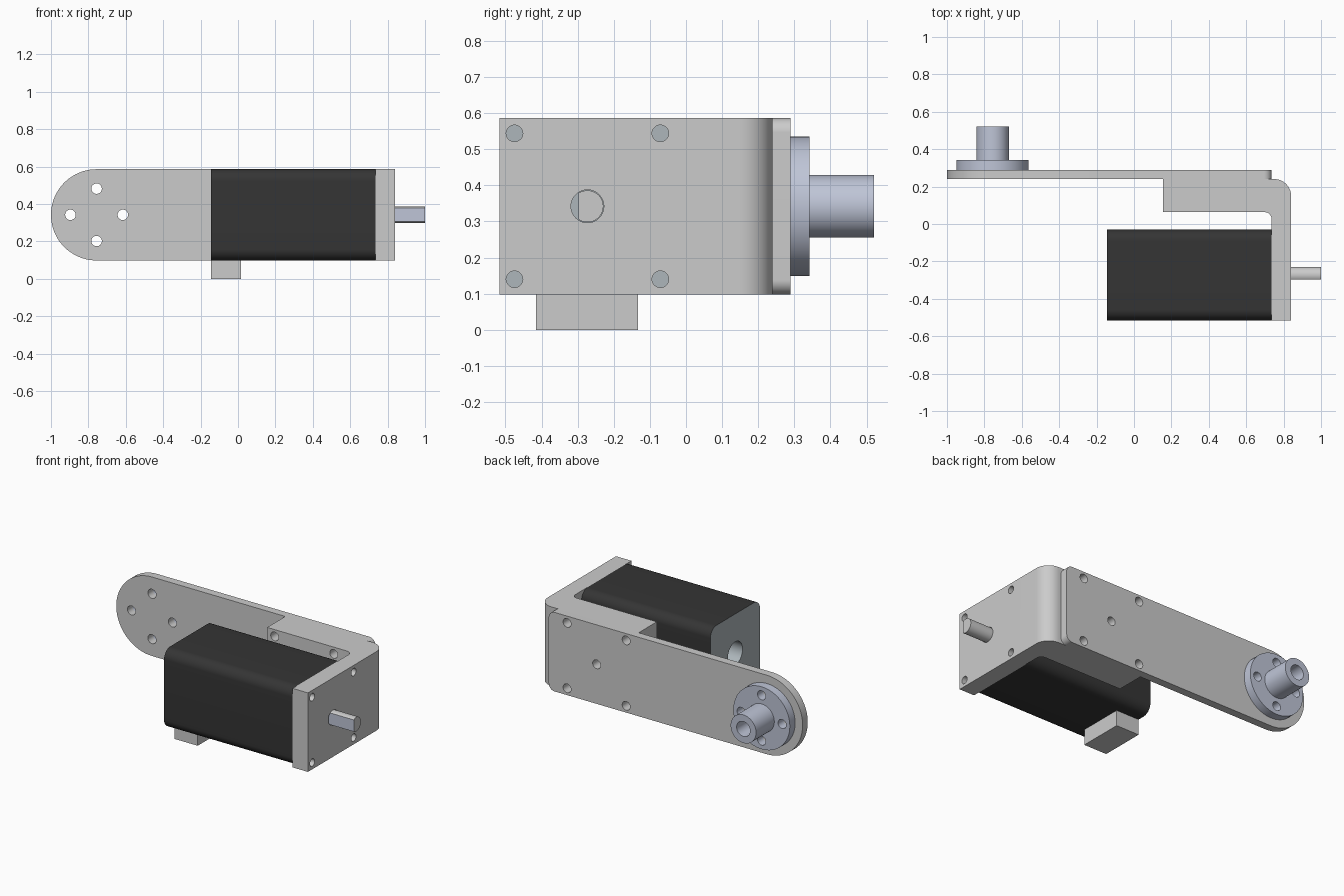
import bpy, bmesh, math
from mathutils import Vector

if "Cube" in bpy.data.objects:
    bpy.data.objects.remove(bpy.data.objects["Cube"])


def mat(name, rgb):
    m = bpy.data.materials.new(name)
    m.diffuse_color = (*rgb, 1)
    m.use_nodes = True
    m.node_tree.nodes["Principled BSDF"].inputs["Base Color"].default_value = m.diffuse_color
    return m


BLACK = mat("black_case", (0.035, 0.035, 0.035))
STEEL = mat("blue_steel", (0.52, 0.56, 0.68))
CAP = mat("end_cap_grey", (0.42, 0.47, 0.50))


def circle(u, v, r, n=48):
    return [(u + r * math.cos(2 * math.pi * i / n), v + r * math.sin(2 * math.pi * i / n)) for i in range(n)]


def rounded(corners, n=12):
    """Polygon from (u, v, radius) right-angled corners."""
    pts = []
    for i, (u, v, r) in enumerate(corners):
        p = Vector((u, v))
        if r == 0:
            pts.append((u, v))
            continue
        a = (Vector(corners[i - 1][:2]) - p).normalized() * r
        b = (Vector(corners[(i + 1) % len(corners)][:2]) - p).normalized() * r
        for k in range(n + 1):
            t = math.pi / 2 * k / n
            q = p + a * (1 - math.sin(t)) + b * (1 - math.cos(t))
            pts.append((q.x, q.y))
    return pts


def rect(u0, v0, u1, v1, r=0):
    return rounded([(u0, v0, r), (u1, v0, r), (u1, v1, r), (u0, v1, r)])


def prism(name, pts, axis, a, b, material=None):
    """Extrude a 2D outline along an axis from a to b."""
    place = {'x': lambda u, v, t: (t, u, v),
             'y': lambda u, v, t: (u, t, v),
             'z': lambda u, v, t: (u, v, t)}[axis]
    bm = bmesh.new()
    low = [bm.verts.new(place(u, v, a)) for u, v in pts]
    top = [bm.verts.new(place(u, v, b)) for u, v in pts]
    bm.faces.new(low)
    bm.faces.new(top)
    for i in range(len(pts)):
        j = (i + 1) % len(pts)
        bm.faces.new((low[i], low[j], top[j], top[i]))
    bmesh.ops.recalc_face_normals(bm, faces=bm.faces)
    me = bpy.data.meshes.new(name)
    bm.to_mesh(me)
    bm.free()
    ob = bpy.data.objects.new(name, me)
    bpy.context.collection.objects.link(ob)
    if material:
        me.materials.append(material)
    return ob


def activate(ob):
    bpy.ops.object.select_all(action='DESELECT')
    ob.select_set(True)
    bpy.context.view_layer.objects.active = ob


def drill(ob, axis, a, b, holes):
    """Cut round holes (u, v, radius) and remove the cutters."""
    for u, v, r in holes:
        c = prism("cutter", circle(u, v, r, 32), axis, a, b)
        c.hide_render = True
        m = ob.modifiers.new("hole", 'BOOLEAN')
        m.operation, m.solver, m.object = 'DIFFERENCE', 'EXACT', c
        activate(ob)
        bpy.ops.object.modifier_apply(modifier=m.name)
        bpy.data.objects.remove(c)


def smooth(ob):
    activate(ob)
    bpy.ops.object.shade_smooth_by_angle(angle=math.radians(30))


ZC = 0.342                      # shared centre height
Z0, Z1 = 0.098, 0.586           # body height range
HUB_X, SHAFT_Y = -0.756, -0.273
hub_holes = [(HUB_X + 0.14 * math.cos(k * math.pi / 2), ZC + 0.14 * math.sin(k * math.pi / 2), 0.028)
             for k in range(4)]
corner_offsets = [(i, j) for i in (-0.202, 0.202) for j in (-0.202, 0.202)]
arm_holes = [(0.408 + i, ZC + j, 0.027) for i, j in corner_offsets] + [(0.408, ZC, 0.027)]

# Long arm plate with one round end
arm = prism("arm_plate", rounded([(-1, Z0, 0.244), (0.735, Z0, 0.04), (0.735, Z1, 0.04), (-1, Z1, 0.244)], 20),
            'y', 0.24, 0.29)
drill(arm, 'y', 0.1, 0.4, hub_holes + arm_holes)

# L-shaped motor bracket
bracket = prism("motor_bracket", rounded([(0.735, -0.517, 0), (0.84, -0.517, 0), (0.84, 0.24, 0.09),
                                          (0.155, 0.24, 0), (0.155, 0.063, 0), (0.735, 0.063, 0.035)]),
                'z', Z0, Z1)
drill(bracket, 'y', 0.0, 0.3, arm_holes)
drill(bracket, 'x', 0.7, 0.9, [(SHAFT_Y + i, ZC + j, 0.023) for i, j in corner_offsets] + [(SHAFT_Y, ZC, 0.0455)])

# Motor case with grey ends and a rear recess
motor = prism("motor_case", rect(-0.515, Z0, -0.03, Z1, 0.06), 'x', -0.145, 0.735, BLACK)
motor.data.materials.append(CAP)
drill(motor, 'x', -0.2, -0.02, [(SHAFT_Y, ZC, 0.072)])
for f in motor.data.polygons:
    near_axis = math.hypot(f.center.y - SHAFT_Y, f.center.z - ZC) < 0.08
    if abs(f.normal.x) > 0.9 or near_axis:
        f.material_index = 1

# Cable connector under the motor
prism("cable_connector", rect(-0.145, -0.415, 0.015, -0.133), 'z', 0, Z0 + 0.002)

# Output shaft with a flat on its front side
R = 0.044
cut = math.acos(0.025 / R)
start = math.pi + cut
d_profile = [(SHAFT_Y + R * math.cos(start + (2 * math.pi - 2 * cut) * k / 40),
              ZC + R * math.sin(start + (2 * math.pi - 2 * cut) * k / 40)) for k in range(41)]
shaft = prism("motor_shaft", d_profile, 'x', 0.73, 1.0)
shaft.data.materials.append(None)
shaft.data.materials.append(STEEL)
for f in shaft.data.polygons:
    if f.normal.y < -0.99:
        f.material_index = 1

# Flanged hub: disc and bored boss
flange = prism("hub_flange", circle(HUB_X, ZC, 0.193, 64), 'y', 0.29, 0.342, STEEL)
drill(flange, 'y', 0.2, 0.4, hub_holes + [(HUB_X, ZC, 0.046)])
boss = prism("hub_boss", circle(HUB_X, ZC, 0.087), 'y', 0.34, 0.52, STEEL)
drill(boss, 'y', 0.3, 0.6, [(HUB_X, ZC, 0.046)])

for part in (arm, bracket, motor, shaft, flange, boss):
    smooth(part)
